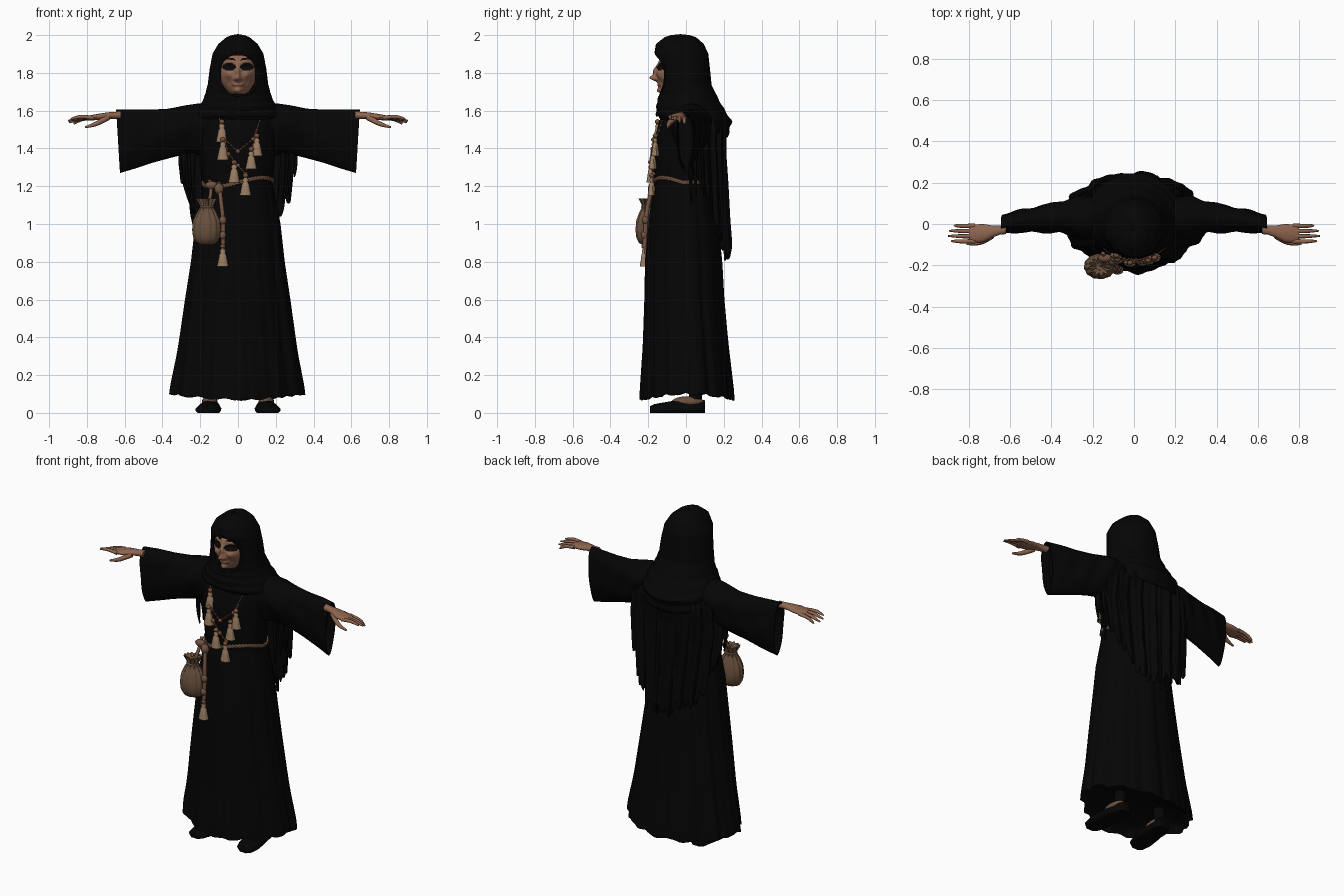
import bpy, bmesh, math, random
from math import sin, cos, pi, exp
from mathutils import Vector, Matrix

random.seed(4)
if "Cube" in bpy.data.objects:
    bpy.data.objects.remove(bpy.data.objects["Cube"])


def material(name, r, g, b):
    m = bpy.data.materials.new(name)
    m.use_nodes = True
    m.diffuse_color = (r, g, b, 1)
    m.node_tree.nodes["Principled BSDF"].inputs["Base Color"].default_value = (r, g, b, 1)
    return m


CLOTH = material("black cloth", .0015, .0015, .0016)
SKIN = material("weathered skin", .27, .13, .078)
DARK = material("eye black", .003, .002, .002)
LIP = material("lip brown", .11, .04, .027)
LEATHER = material("pouch leather", .14, .08, .047)
TAN = material("tan tassel", .31, .2, .12)
BEAD = material("red brown bead", .18, .075, .04)
ROPE = material("brown rope", .16, .085, .052)


def add_mesh(name, bm, mats, angle=50):
    bmesh.ops.recalc_face_normals(bm, faces=bm.faces)
    me = bpy.data.meshes.new(name)
    bm.to_mesh(me)
    bm.free()
    for m in mats:
        me.materials.append(m)
    me.shade_smooth()
    me.set_sharp_from_angle(angle=math.radians(angle))
    ob = bpy.data.objects.new(name, me)
    bpy.context.collection.objects.link(ob)
    return ob


def loft(name, rows, mat, closed=True, thick=0):
    """Skin a list of point rows; closed rows get end caps."""
    bm = bmesh.new()
    vs = [[bm.verts.new(p) for p in row] for row in rows]
    n = len(rows[0])
    for a, b in zip(vs, vs[1:]):
        for i in range(n if closed else n - 1):
            j = (i + 1) % n
            bm.faces.new((a[i], a[j], b[j], b[i]))
    if closed:
        bm.faces.new(vs[0])
        bm.faces.new(vs[-1])
    bmesh.ops.remove_doubles(bm, verts=bm.verts, dist=.0001)
    ob = add_mesh(name, bm, [mat])
    if thick:
        mod = ob.modifiers.new("thickness", 'SOLIDIFY')
        mod.thickness, mod.offset = thick, 0
    return ob


def tube(name, pts, radii, mat, kind='NURBS', cyclic=False):
    """Round tapered tube along a path."""
    cu = bpy.data.curves.new(name, 'CURVE')
    cu.dimensions, cu.bevel_depth, cu.bevel_resolution = '3D', 1, 2
    cu.use_fill_caps, cu.resolution_u = True, 5
    sp = cu.splines.new(kind)
    sp.points.add(len(pts) - 1)
    for i, p in enumerate(pts):
        sp.points[i].co = (*p, 1)
        sp.points[i].radius = radii[i] if isinstance(radii, (list, tuple)) else radii
    sp.use_cyclic_u = cyclic
    if kind == 'NURBS':
        sp.order_u = 3
        sp.use_endpoint_u = not cyclic
    tmp = bpy.data.objects.new(name + "_path", cu)
    bpy.context.collection.objects.link(tmp)
    me = bpy.data.meshes.new_from_object(tmp.evaluated_get(bpy.context.evaluated_depsgraph_get()))
    bpy.data.objects.remove(tmp)
    bm = bmesh.new()
    bm.from_mesh(me)
    return add_mesh(name, bm, [mat])


def blobs(name, items, mat, seg=10):
    bm = bmesh.new()
    for loc, scale in items:
        bmesh.ops.create_uvsphere(bm, u_segments=seg, v_segments=seg - 2, radius=1,
                                  matrix=Matrix.LocRotScale(Vector(loc), None, Vector(scale)))
    return add_mesh(name, bm, [mat])


def look(table, z):
    """Interpolate a table whose first column is ascending."""
    z = min(max(z, table[0][0]), table[-1][0])
    for a, b in zip(table, table[1:]):
        if z <= b[0]:
            t = (z - a[0]) / (b[0] - a[0])
            return [p + (q - p) * t for p, q in zip(a[1:], b[1:])]


def around(table, z, a, fold=0.0):
    """Point at angle a (0 = front) on a body section: front y, back y, half width."""
    f, b, w = look(table, z)
    k = 1 + fold * (sin(11 * a + z) + .7 * sin(17 * a + 1) + .5 * sin(29 * a + 2 * z)) / 2
    return Vector((w * sin(a) * k, (f + b) / 2 - (b - f) / 2 * cos(a) * k, z))


# Robe with pleated skirt, front corners drawn in, and lined hem
ROBE = [(.07, -.238, .25, .355), (.12, -.236, .248, .35), (.35, -.222, .222, .312), (.6, -.215, .2, .277),
        (.8, -.213, .19, .247), (1, -.195, .17, .225), (1.15, -.178, .15, .195), (1.22, -.165, .13, .182),
        (1.3, -.17, .13, .19), (1.45, -.165, .13, .2), (1.55, -.14, .13, .21), (1.62, -.1, .1, .16), (1.66, -.05, .05, .05)]
N = 144
rows = []
for i in range(54):
    z = .07 + 1.59 * i / 53
    skirt = max(0, 1 - z / 1.2)
    row = []
    for j in range(N):
        a = 2 * pi * j / N
        p = around(ROBE, z, a, .012 + .035 * skirt)
        if cos(a) > 0:
            p.xy *= 1 - .09 * skirt * sin(2 * a) ** 2
        p.z += max(0, 1 - z / .3) * (.04 * sin(a) ** 2 + .008 * sin(j * .6))
        row.append(p)
    rows.append(row)
lining = [[Vector((p.x * k, p.y * k, p.z + dz)) for p in rows[0]] for k, dz in ((.8, .05), (.95, .025))]
loft("robe", lining + rows, CLOTH)

# Hood with an oval face opening, hanging to a point behind
HOOD = [(1.48, -.15, .2, .215), (1.57, -.15, .215, .235), (1.62, -.15, .238, .215), (1.68, -.14, .18, .175),
        (1.74, -.14, .13, .155), (1.82, -.145, .122, .145), (1.9, -.163, .113, .13), (1.95, -.155, .09, .1),
        (1.985, -.11, .05, .058), (1.996, -.075, .015, .03), (2, -.031, -.029, .001)]


def opening(z):
    return .099 * math.sqrt(max(0, 1 - abs((z - 1.79) / .116) ** 2.5))


rows, rim_left, rim_right = [], [], []
for i in range(87):
    z = 2 - .43 * i / 86
    a0 = math.asin(min(.95, opening(z) / look(HOOD, z)[2]))
    row = []
    for j in range(81):
        a = a0 + (2 * pi - 2 * a0) * j / 80
        low = max(0, 1.75 - z) / .18
        p = around(HOOD, z, a, .02 * min(1, low))
        ridge = 1 + .02 * min(1, low) * sin(z * 150 + 3 * cos(a))
        p.x, p.y = p.x * ridge, p.y * ridge
        p.z -= .11 * low * ((1 - cos(a)) / 2) ** 1.6
        row.append(p)
    rows.append(row)
    if opening(z) > 0 and i % 2 == 0:
        rim_left.append(row[0])
        rim_right.append(row[-1])
loft("hood", rows, CLOTH, closed=False, thick=.01)
tube("hood_rim", rim_left + rim_right[::-1], .008, CLOTH, cyclic=True)

# Scarf rolls draped over the front of the neck, fading out behind
for k, (z, w, y, r) in enumerate([(1.65, .14, -.13, .022), (1.62, .17, -.13, .028), (1.585, .2, -.12, .026)]):
    angles = [-2.1 + 4.2 * j / 20 for j in range(21)]
    pts = [(w * sin(a), .03 - (.03 - y) * cos(a), z - .02 * cos(a) + .008 * sin(3 * a + k)) for a in angles]
    tube("scarf_fold_%d" % (k + 1), pts, [r * (1 - .7 * abs(a / 2.1) ** 3) for a in angles], CLOTH)

# Head with a sculpted face and painted eyes and mouth
bm = bmesh.new()
bmesh.ops.create_uvsphere(bm, u_segments=128, v_segments=96, radius=1)
BUMPS = [(0, 1.772, .013, .016, .038), (0, 1.81, .012, .03, .02), (0, 1.702, .026, .02, .034), (0, 1.735, .03, .012, .008),
         (.05, 1.79, .02, .018, .012), (.046, 1.832, .022, .016, -.014), (.04, 1.862, .03, .01, .008),
         (.016, 1.768, .008, .008, .012), (.045, 1.745, .012, .02, -.006)]
for v in bm.verts:
    x, y, z = v.co
    x, y, z = x * .104 * (1 - .18 * max(0, -z)), y * .1 - .054, 1.8 + z * .128
    if y < -.054:
        y -= sum(h * exp(-((abs(x) - bx) / wx) ** 2 - ((z - bz) / wz) ** 2) for bx, bz, wx, wz, h in BUMPS)
    v.co = (x, y, z)
for f in bm.faces:
    c = f.calc_center_median()
    ax = abs(c.x)
    if c.y < -.06:
        if ((ax - .047) / .036) ** 2 + ((c.z - 1.832) / .021) ** 2 < 1 or abs(c.z - 1.868 - .15 * ax) < .005 and .015 < ax < .08:
            f.material_index = 1
        elif abs(c.z - 1.732 - 4 * ax * ax) < .0045 and ax < .036:
            f.material_index = 2
add_mesh("head", bm, [SKIN, DARK, LIP], 80)

# Sleeves, hands, feet
SLEEVE = [(.06, 1.625, 1.38, .02, .09), (.2, 1.638, 1.36, .03, .105), (.27, 1.628, 1.375, .035, .095), (.36, 1.61, 1.352, .035, .075),
          (.46, 1.605, 1.325, .024, .064), (.55, 1.607, 1.295, .014, .055), (.635, 1.605, 1.27, -.002, .048)]
SHOE = [(-.19, .025, .035), (-.17, .052, .046), (-.12, .066, .055), (-.04, .064, .068), (.03, .054, .064), (.08, .05, .072), (.1, .03, .066)]
PALM = [(.62, .023, .02, -.026, 1.576), (.65, .022, .019, -.03, 1.575), (.69, .03, .018, -.037, 1.573), (.73, .044, .017, -.044, 1.568),
        (.78, .044, .014, -.047, 1.562), (.8, .036, .01, -.047, 1.56)]
for s, side in ((1, "left"), (-1, "right")):
    rows = []
    for i in range(40):
        x = .06 + .575 * i / 39
        top, bot, yc, ry = look(SLEEVE, x)
        row = []
        for j in range(40):
            a = 2 * pi * j / 40
            k = 1 + .07 * sin(x * 48 + 3 * cos(a)) * sin(a) ** 2 + .05 * sin(5 * a + x * 9)
            c = cos(a)
            row.append(Vector((s * (x + .01 * c), yc + ry * sin(a) * k * (1 + .15 * c), (top + bot) / 2 + (top - bot) / 2 * c)))
        rows.append(row)
    mid = sum(rows[-1], Vector()) / 40
    for shrink, dx in ((.92, 0), (.8, .05)):
        rows.append([mid + (p - mid) * shrink - Vector((s * dx, 0, 0)) for p in rows[39]])
    loft(side + "_sleeve", rows, CLOTH)
    loft(side + "_palm", [[(s * x, y + w * cos(a), z + h * sin(a)) for a in [pi * j / 8 for j in range(16)]]
                          for x, w, h, y, z in PALM], SKIN)
    for k, name in enumerate(("index", "middle", "ring", "little")):
        y, tip = -.083 + .025 * k, (.885, .9, .895, .87)[k]
        tube(side + "_" + name + "_finger", [(s * .77, y, 1.562), (s * .82, y - .002, 1.57 - .004 * k),
             (s * .86, y, 1.564 - .008 * k), (s * tip, y, 1.556 - .009 * k)], [.011, .01, .009, .004], SKIN)
    tube(side + "_thumb", [(s * .69, -.055, 1.565), (s * .73, -.085, 1.54), (s * .77, -.095, 1.522), (s * .81, -.097, 1.512)],
         [.018, .014, .011, .005], SKIN)
    loft(side + "_shoe", [[(s * (.148 - .1 * y) + w * cos(a) * (1 - .25 * max(0, sin(a))), y, max(0, h * .35 + h * .65 * sin(a)))
                           for a in [pi * j / 10 for j in range(20)]] for y, w, h in SHOE], CLOTH)
    blobs(side + "_instep", [((s * .15, .01, .058), (.042, .085, .03))], LEATHER, 16)
    tube(side + "_stocking", [(s * .148, .05, .05), (s * .145, .05, .1), (s * .14, .05, .14)], .034, CLOTH)

# Ragged veil down the back, flaring slightly to its hem
COLS, ROWS = 120, 26
tips = [random.uniform(-.03, .04) for _ in range(COLS)]
columns = []
for j in range(COLS + 1):
    t = 2 * j / COLS - 1
    bottom = .82 + .43 * abs(t) ** 2.4 + tips[j // 6] + (.01, 0, .01, .03, .07, .03)[j % 6]
    col = []
    for i in range(ROWS):
        z = 1.6 + (bottom - 1.6) * i / (ROWS - 1)
        w = look([(.8, .235), (1.1, .27), (1.35, .295), (1.5, .28), (1.6, .2)], z)[0]
        fold = .014 * sin(j * .42) + .007 * sin(j * .95 + z * 4)
        depth = look([(.8, .165), (1.1, .145), (1.4, .13), (1.5, .135), (1.6, .09)], z)[0] + fold
        a = t * 1.5
        col.append(Vector(((w + fold) * sin(a), .06 + depth * cos(a) + .04 * (1.4 - z) * abs(t), z)))
    columns.append(col)
loft("veil", columns, CLOTH, closed=False, thick=.01)
for s in (1, -1):
    for k in range(5):
        x, y = s * (.235 + .016 * k), .02 + .025 * (k % 3)
        tube("veil_fringe", [(x, y, 1.42), (x + s * .008, y, 1.3), (x, y + .01, 1.11 + .035 * k)], [.016, .014, .003], CLOTH)

# Twisted rope belt and hanging cord
for k in range(2):
    pts = []
    for j in range(120):
        a = 2 * pi * j / 120
        p = around(ROBE, 1.22, a) * 1.03
        p.z = 1.22 + .05 * sin(a) * max(0, cos(a)) + .007 * cos(30 * a + k * pi)
        pts.append(p)
    tube("belt_strand_%d" % (k + 1), pts, .007, ROPE, cyclic=True)
tube("hanging_cord", [(-.1, -.17, 1.22), (-.09, -.2, 1.12), (-.075, -.215, 1), (-.08, -.22, .86)], .012, ROPE)
tube("pouch_cord", [(-.15, -.14, 1.23), (-.13, -.19, 1.17), (-.165, -.205, 1.09)], .01, ROPE)
blobs("belt_knots", [((-.14, -.165, 1.205), (.035, .022, .022)), ((-.1, -.18, 1.185), (.026, .022, .03)),
                     ((-.08, -.215, 1.02), (.02, .017, .024)), ((-.08, -.222, .94), (.018, .017, .022))], ROPE)

# Gathered pouch
POUCH = [(.89, .03), (.9, .055), (.93, .072), (.97, .077), (1.02, .07), (1.06, .05), (1.09, .031), (1.11, .037), (1.135, .05), (1.115, .02)]
rows = []
for z, r in POUCH:
    f = .02 + 1.2 * max(0, z - 1)
    rows.append([(-.165 + r * cos(a) * (1 + f * sin(12 * a)), -.205 + .8 * r * sin(a) * (1 + f * sin(12 * a)), z)
                 for a in [2 * pi * j / 72 for j in range(72)]])
loft("pouch", rows, LEATHER)
tube("pouch_tie", [(-.165 + .034 * cos(j * pi / 6), -.205 + .028 * sin(j * pi / 6), 1.09) for j in range(12)], .006, ROPE, cyclic=True)


# Bead strings and tassels
def chest(x, z, out=.008):
    f, b, w = look(ROBE, z)
    return Vector((x, (f + b) / 2 - (b - f) / 2 * math.sqrt(1 - (x / w) ** 2) - out, z))


beads = []
for path in ([(-.1, 1.575), (-.085, 1.46), (0, 1.385), (.08, 1.45), (.125, 1.57)],
             [(-.09, 1.52), (-.05, 1.37), (.0, 1.31), (.04, 1.265), (.07, 1.39), (.11, 1.52)]):
    pts = []
    for (x0, z0), (x1, z1) in zip(path, path[1:]):
        pts += [chest(x0 + (x1 - x0) * k / 5, z0 + (z1 - z0) * k / 5) for k in range(5)]
    tube("necklace_string", pts, .003, ROPE, 'POLY')
    beads += [(p, (.012 if i % 5 == 0 else .006,) * 3) for i, p in enumerate(pts)]
TASSELS = [(x, chest(x, z, .018).y, z) for x, z in ((-.08, 1.435), (-.02, 1.315), (.04, 1.245), (.1, 1.455), (.07, 1.385), (-.085, 1.53))]
for x, y, z in TASSELS + [(-.08, -.222, .87)]:
    beads.append(((x, y, z + .012), (.015, .014, .013)))
    rows = [[(x + r * cos(a) * (1 + .08 * sin(6 * a)), y + .75 * r * sin(a), z - d) for a in [pi * j / 12 for j in range(24)]]
            for d, r in ((0, .008), (.012, .016), (.024, .012), (.032, .018), (.06, .023), (.095, .03))]
    loft("tassel", rows, TAN)
blobs("necklace_beads", beads, BEAD, 8)
